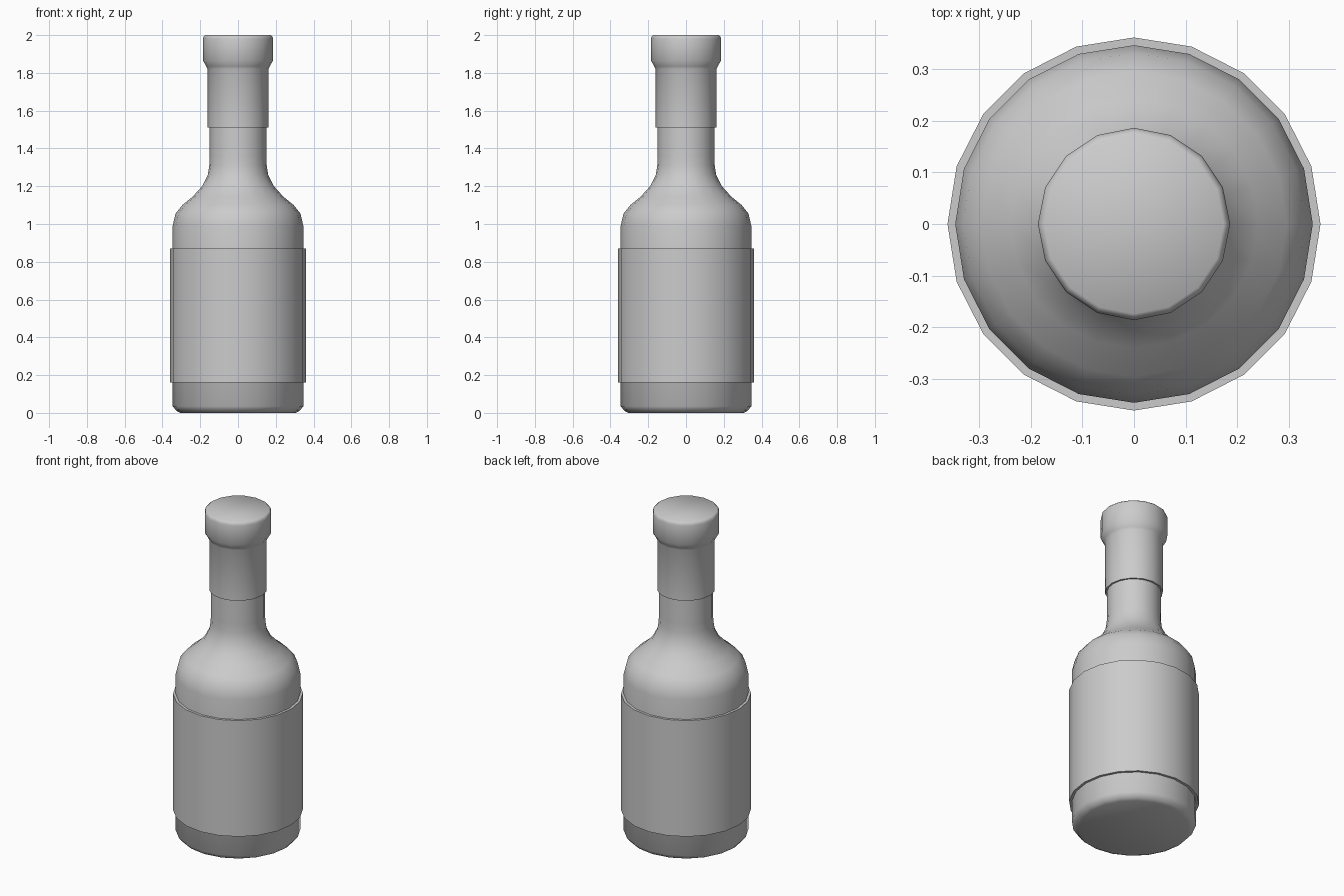
import bpy, bmesh
from math import pi, sin, cos, radians

cube = bpy.data.objects.get("Cube")
if cube:
    bpy.data.objects.remove(cube, do_unlink=True)

grey = bpy.data.materials.new("plain grey")
grey.use_nodes = True
colour = (0.6, 0.6, 0.6, 1)
grey.diffuse_color = colour
grey.node_tree.nodes["Principled BSDF"].inputs["Base Color"].default_value = colour


def lathe(name, profile, sides, closed=False):
    """Turn a bottom-to-top (radius, height) profile about z; cap it or close it as a loop."""
    bm = bmesh.new()
    rings = [[bm.verts.new((r * cos(2 * pi * i / sides), r * sin(2 * pi * i / sides), z))
              for i in range(sides)] for r, z in profile]
    pairs = list(zip(rings, rings[1:]))
    if closed:
        pairs.append((rings[-1], rings[0]))
    else:
        bm.faces.new(rings[0][::-1])
        bm.faces.new(rings[-1])
    for low, high in pairs:
        for i in range(sides):
            j = (i + 1) % sides
            bm.faces.new((low[i], low[j], high[j], high[i]))
    bmesh.ops.recalc_face_normals(bm, faces=bm.faces)
    mesh = bpy.data.meshes.new(name)
    bm.to_mesh(mesh)
    bm.free()
    mesh.materials.append(grey)
    obj = bpy.data.objects.new(name, mesh)
    bpy.context.collection.objects.link(obj)
    bpy.ops.object.select_all(action='DESELECT')
    obj.select_set(True)
    bpy.context.view_layer.objects.active = obj
    bpy.ops.object.shade_smooth_by_angle(angle=radians(50))
    return obj


# Bottle body with chamfered foot, rounded shoulder and straight neck
lathe("bottle", [(0.305, 0), (0.325, 0.01), (0.346, 0.035), (0.346, 0.99), (0.331, 1.055),
                 (0.295, 1.1), (0.24, 1.145), (0.19, 1.2), (0.16, 1.26), (0.152, 1.31),
                 (0.15, 1.36), (0.15, 1.6)], 20)

# Wrap-around label sleeve
lathe("label", [(0.34, 0.16), (0.361, 0.16), (0.361, 0.87), (0.34, 0.87)], 20, closed=True)

# Foil sleeve flaring out to the stopper head
lathe("cap", [(0.161, 1.51), (0.161, 1.82), (0.168, 1.835), (0.186, 1.865),
              (0.186, 1.98), (0.182, 1.993), (0.174, 2)], 16)
